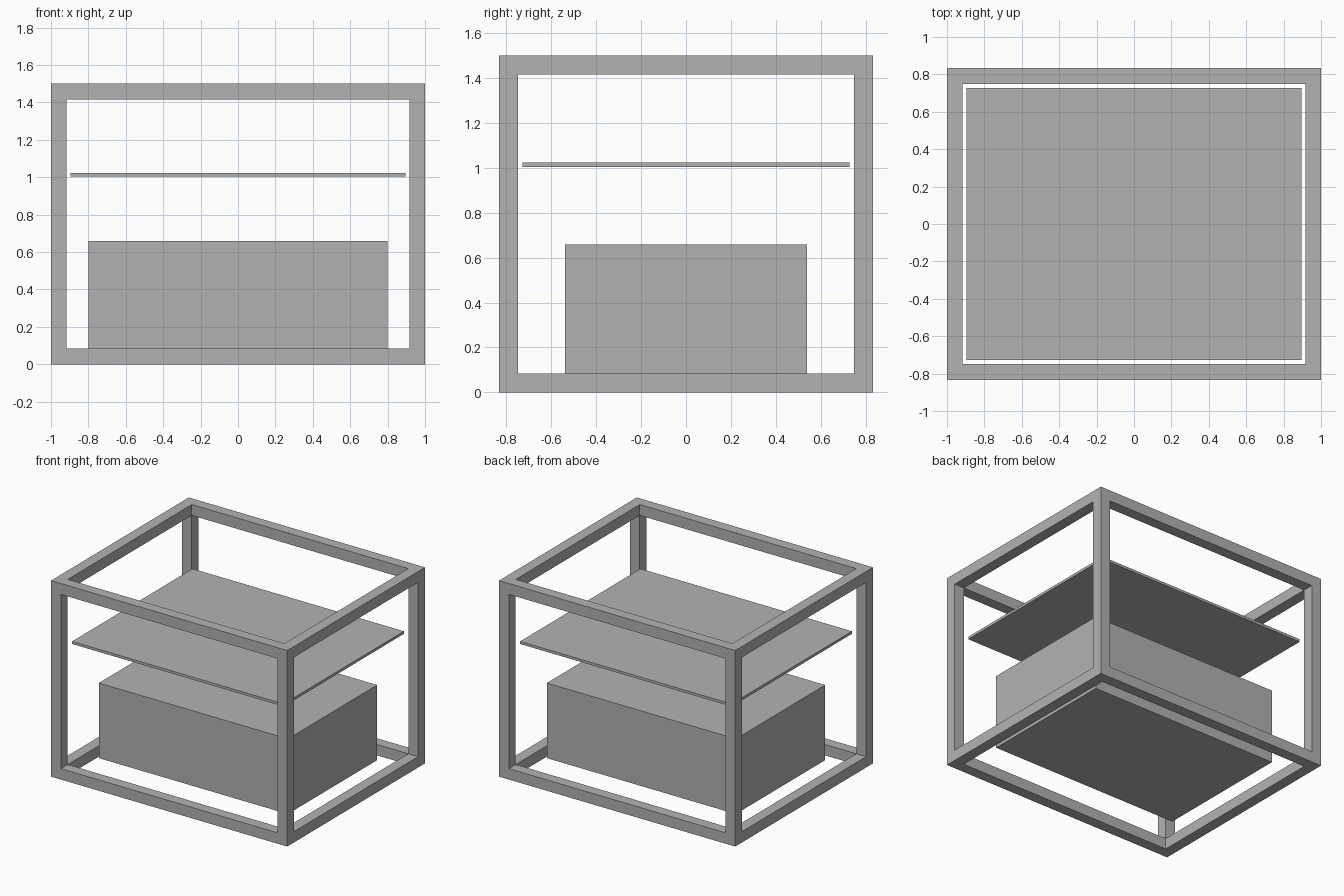
import bpy
import bmesh
from itertools import product
from mathutils import Vector

cube = bpy.data.objects.get("Cube")
if cube:
    bpy.data.objects.remove(cube, do_unlink=True)

WIDTH, DEPTH, HEIGHT = 2.0, 1.666, 1.5
BAR = 0.0833

grey = bpy.data.materials.new("plain grey")
grey.use_nodes = True
colour = (0.448, 0.448, 0.448, 1)
grey.diffuse_color = colour
grey.node_tree.nodes["Principled BSDF"].inputs["Base Color"].default_value = colour


def add_object(name, bm):
    mesh = bpy.data.meshes.new(name)
    bmesh.ops.recalc_face_normals(bm, faces=bm.faces)
    bm.to_mesh(mesh)
    bm.free()
    mesh.materials.append(grey)
    obj = bpy.data.objects.new(name, mesh)
    bpy.context.scene.collection.objects.link(obj)
    return obj


def add_box(name, size, bottom):
    bm = bmesh.new()
    bmesh.ops.create_cube(bm, size=1)
    bmesh.ops.scale(bm, vec=size, verts=bm.verts)
    bmesh.ops.translate(bm, vec=(0, 0, bottom + size[2] / 2), verts=bm.verts)
    return add_object(name, bm)


def is_bar(cell):
    """Edge and corner cells of the three-way division are solid."""
    return all(0 <= i <= 2 for i in cell) and sum(i == 1 for i in cell) <= 1


def add_frame(name):
    """Open box frame as one closed skin, with no faces inside the joints."""
    cuts = [(lo, lo + BAR, hi - BAR, hi) for lo, hi in
            ((-WIDTH / 2, WIDTH / 2), (-DEPTH / 2, DEPTH / 2), (0, HEIGHT))]
    bm = bmesh.new()
    for cell in filter(is_bar, product(range(3), repeat=3)):
        for axis, side in product(range(3), (0, 1)):
            neighbour = list(cell)
            neighbour[axis] += 2 * side - 1
            if is_bar(neighbour):
                continue
            corners = []
            for u, v in ((0, 0), (1, 0), (1, 1), (0, 1)):
                p = Vector()
                for a, step in zip((axis, (axis + 1) % 3, (axis + 2) % 3), (side, u, v)):
                    p[a] = cuts[a][cell[a] + step]
                corners.append(bm.verts.new(p))
            bm.faces.new(corners)
    bmesh.ops.remove_doubles(bm, verts=bm.verts, dist=0.0001)
    return add_object(name, bm)


# Outer frame, floating shelf panel and the block resting at rail height
add_frame("outer_frame")
add_box("shelf_panel", (1.79, 1.456, 0.02), 1.003)
add_box("lower_block", (1.6, 1.08, 0.575), BAR)
